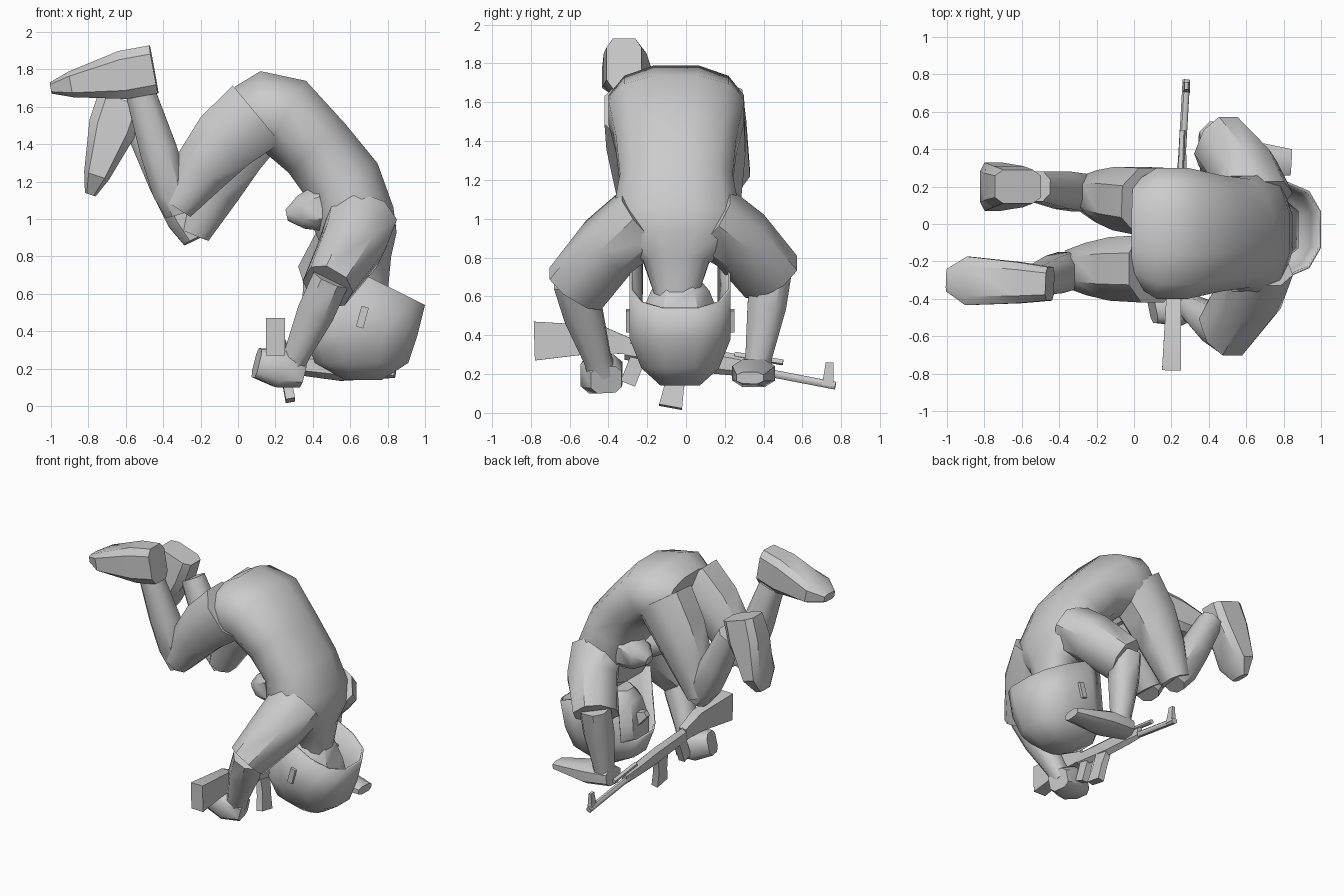
import bpy
import bmesh
from math import pi, sin, cos, radians
from mathutils import Vector

start = bpy.data.objects.get("Cube")
if start:
    bpy.data.objects.remove(start, do_unlink=True)

ACROSS_X = Vector((1, 0, 0))
ACROSS_Y = Vector((0, 1, 0))


def finish(name, bm, angle):
    """Turn the bmesh into a shaded object."""
    bmesh.ops.recalc_face_normals(bm, faces=bm.faces)
    mesh = bpy.data.meshes.new(name)
    bm.to_mesh(mesh)
    bm.free()
    obj = bpy.data.objects.new(name, mesh)
    bpy.context.collection.objects.link(obj)
    bpy.ops.object.select_all(action='DESELECT')
    obj.select_set(True)
    bpy.context.view_layer.objects.active = obj
    bpy.ops.object.shade_smooth_by_angle(angle=radians(angle))
    return obj


def outline(sides, power):
    """Rounded polygon that fills the square from -1 to 1."""
    def bend(value):
        return abs(value) ** power * (1 if value > 0 else -1)
    angles = [2 * pi * (i + 0.5) / sides for i in range(sides)]
    points = [(bend(cos(a)), bend(sin(a))) for a in angles]
    size = max(abs(u) for u, v in points)
    return [(u / size, v / size) for u, v in points]


def skin(name, rings, sides=8, power=0.85, angle=45, keep=None):
    """Bridge rings, each given as a centre and two half-axis vectors."""
    bm = bmesh.new()
    shape = outline(sides, power)
    loops = [[bm.verts.new(c + u * s + v * t) for s, t in shape] for c, u, v in rings]
    for a, b in zip(loops, loops[1:]):
        for i in range(sides):
            j = (i + 1) % sides
            bm.faces.new((a[i], a[j], b[j], b[i]))
    bm.faces.new(loops[0])
    bm.faces.new(loops[-1])
    if keep:
        gone = [f for f in bm.faces if not keep(f.calc_center_median())]
        bmesh.ops.delete(bm, geom=gone, context='FACES')
    return finish(name, bm, angle)


def tube(name, sections, across=ACROSS_Y, **style):
    """Sections along a path: centre, half width across, half depth."""
    points = [Vector(section[0]) for section in sections]
    rings = []
    for i, (_, width, depth) in enumerate(sections):
        along = points[min(i + 1, len(points) - 1)] - points[max(i - 1, 0)]
        deep = along.cross(across).normalized()
        wide = deep.cross(along).normalized()
        rings.append((points[i], wide * width, deep * depth))
    return skin(name, rings, **style)


def limb(name, first, last, sizes, bulge=Vector(), **style):
    """Straight limb; sizes hold the fraction along it, width and depth."""
    a, b = Vector(first), Vector(last)
    tube(name, [(a.lerp(b, t) + bulge * sin(pi * t), width, depth)
                for t, width, depth in sizes], **style)


def leg(side, hip, knee, ankle, heel, toe):
    limb(side + "_thigh", hip, knee,
         [(0, .18, .2), (.4, .17, .18), (.7, .14, .15), (1, .1, .09)],
         bulge=Vector((0, 0, .06)))
    limb(side + "_shin", knee, ankle,
         [(-.05, .08, .07), (.15, .1, .1), (.5, .1, .1), (1, .08, .08)])
    limb(side + "_foot", heel, toe,
         [(0, .09, .13), (.3, .11, .13), (.8, .13, .07), (1, .06, .03)],
         power=.5, angle=30)


def arm(side, shoulder, elbow, wrist):
    limb(side + "_sleeve", shoulder, elbow,
         [(0, .17, .18), (.5, .16, .17), (1, .16, .13)],
         bulge=Vector((.04, 0, .04)))
    limb(side + "_forearm", elbow, wrist,
         [(-.1, .1, .1), (.3, .1, .1), (.8, .07, .07), (1, .07, .07)])


# Curled torso, from the seat over the back down to the neck
spine = [
    (0, 1.55, .27, .16), (.12, 1.56, .35, .23), (.25, 1.55, .35, .22),
    (.42, 1.38, .31, .2), (.56, 1.2, .29, .21), (.62, 1, .33, .22),
    (.66, .86, .3, .2), (.7, .78, .17, .12), (.7, .6, .11, .1)]
tube("torso", [((x, -.05, z), width, depth) for x, z, width, depth in spine], sides=12)
for side, y in (("left", .07), ("right", -.17)):
    limb(side + "_chest", (.45, y, 1.06), (.26, y, 1.02),
         [(0, .13, .13), (.6, .11, .09), (1, .04, .03)])

# Legs: the right one kicked up, the left one tucked lower
leg("right", hip=(.1, -.24, 1.56), knee=(-.33, -.24, 1.06),
    ankle=(-.52, -.3, 1.67), heel=(-.45, -.32, 1.8), toe=(-1, -.3, 1.7))
leg("left", hip=(.1, .12, 1.56), knee=(-.24, .16, .92),
    ankle=(-.52, .2, 1.48), heel=(-.62, .2, 1.64), toe=(-.79, .2, 1.13))

# Arms reaching down beside the head
arm("right", shoulder=(.66, -.22, 1), elbow=(.48, -.57, .64), wrist=(.28, -.43, .2))
arm("left", shoulder=(.66, .12, 1), elbow=(.45, .44, .7), wrist=(.43, .36, .2))

# Right fist on the grip, left hand held flat
limb("right_hand", (.34, -.41, .17), (.1, -.46, .23),
     [(0, .08, .07), (.5, .11, .1), (1, .07, .08)], power=.6)
limb("left_hand", (.36, .36, .22), (.84, .33, .18),
     [(0, .08, .06), (.4, .11, .07), (1, .07, .03)], power=.7)

# Upside-down head with nose and ear pieces
skull = [(.65, .2, .15, .15), (.64, .35, .21, .24), (.62, .5, .2, .22),
         (.62, .63, .15, .18), (.62, .7, .09, .13)]
tube("head", [((x, -.03, z), width, depth) for x, z, width, depth in skull])
limb("nose", (.43, -.03, .5), (.35, -.03, .55),
     [(0, .04, .05), (1, .02, .02)], sides=4)
for side, y in (("left", .23), ("right", -.29)):
    limb(side + "_ear_piece", (.65, y, .42), (.68, y, .53),
         [(0, .02, .02), (1, .02, .02)], sides=4)

# Hair: an open cup with a slanted rim, cut away over the face
cup = [(.67, .14, .1, .1, 0), (.66, .23, .25, .2, 0),
       (.66, .38, .3, .26, 0), (.7, .69, .3, .26, .15)]
rings = [(Vector((x, -.03, z)), Vector((reach, 0, -slant)), ACROSS_Y * width)
         for x, z, reach, width, slant in cup]
hair = skin("hair", rings, sides=12, power=.75,
            keep=lambda c: c.z < .34 or (c.x > .47 and c.z < .65))
shell = hair.modifiers.new("thickness", 'SOLIDIFY')
shell.thickness = .015

# Rifle, with the stock to the front and the muzzle to the back
tube("rifle_stock",
     [((.2, -.78, .37), .05, .1), ((.21, -.44, .38), .04, .07),
      ((.22, -.28, .34), .03, .04)], across=ACROSS_X, sides=4)
limb("rifle_body", (.22, -.31, .33), (.26, .37, .23),
     [(0, .03, .05), (.5, .03, .06), (.8, .03, .05), (1, .02, .04)],
     across=ACROSS_X, sides=6)
limb("barrel", (.25, .25, .24), (.28, .77, .14),
     [(0, .02, .02), (1, .02, .02)], across=ACROSS_X)
limb("gas_tube", (.25, .25, .3), (.26, .5, .26),
     [(0, .015, .015), (1, .015, .015)], across=ACROSS_X)
limb("front_sight", (.28, .73, .14), (.28, .74, .26),
     [(0, .02, .03), (1, .01, .02)], across=ACROSS_X, sides=4)
tube("magazine",
     [((.24, -.04, .26), .02, .06), ((.26, -.06, .14), .025, .05),
      ((.28, -.08, .03), .025, .06)], across=ACROSS_X, sides=4)
limb("pistol_grip", (.22, -.24, .3), (.22, -.3, .15),
     [(0, .025, .04), (1, .025, .04)], across=ACROSS_X, sides=4)
